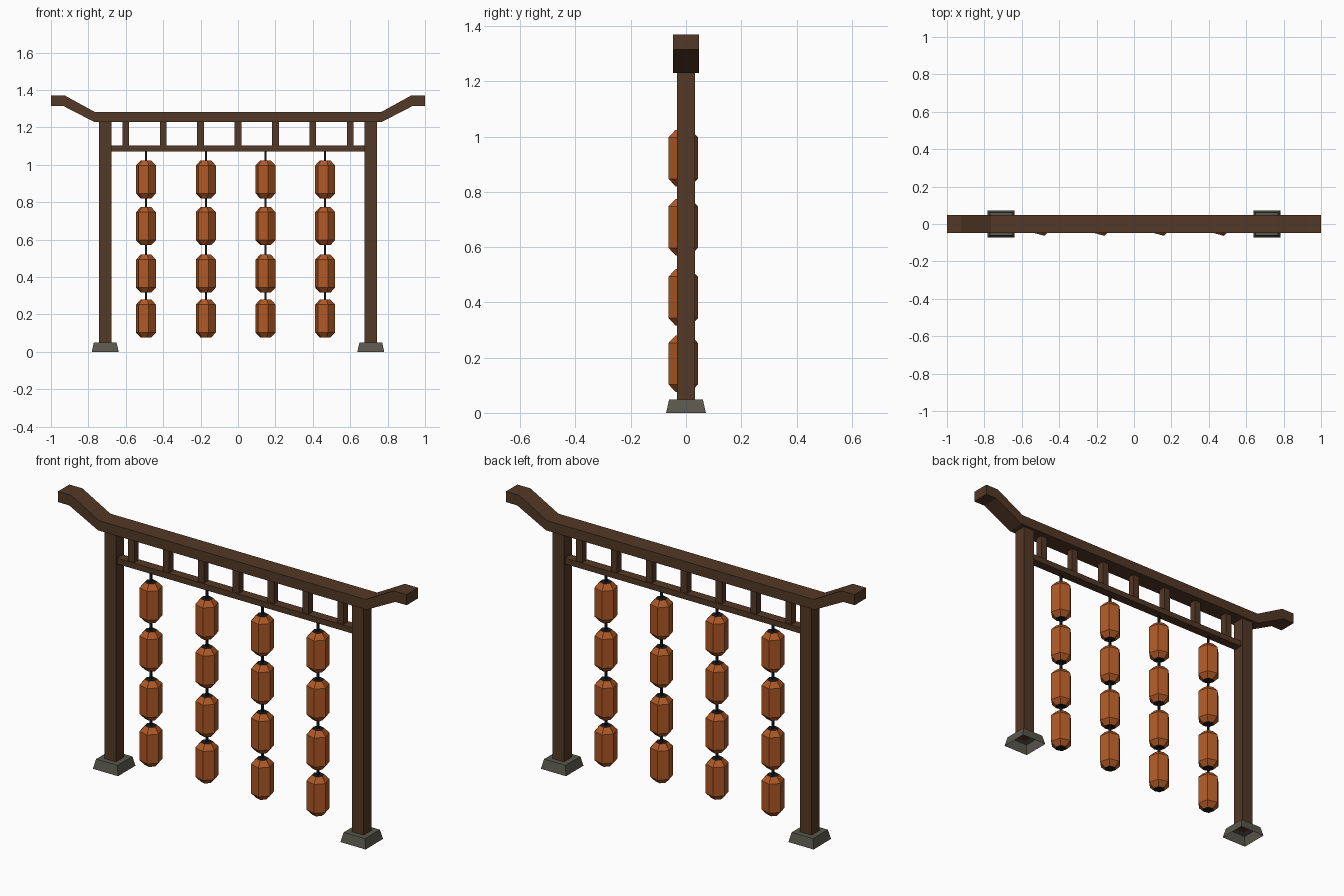
import bpy, bmesh, math

if "Cube" in bpy.data.objects:
    bpy.data.objects.remove(bpy.data.objects["Cube"])

def mat(name, c):
    m = bpy.data.materials.new(name)
    m.diffuse_color = (*c, 1)
    m.use_nodes = True
    m.node_tree.nodes["Principled BSDF"].inputs["Base Color"].default_value = m.diffuse_color
    return m

WOOD = mat("dark_wood", (0.088, 0.040, 0.019))
PAPER = mat("orange_paper", (0.43, 0.10, 0.019))
STONE = mat("grey_stone", (0.10, 0.096, 0.074))
BLACK = mat("black_cord", (0.012, 0.010, 0.010))

def finish(name, bm, *mats):
    bmesh.ops.recalc_face_normals(bm, faces=bm.faces)
    me = bpy.data.meshes.new(name)
    bm.to_mesh(me)
    bm.free()
    for m in mats:
        me.materials.append(m)
    ob = bpy.data.objects.new(name, me)
    bpy.context.collection.objects.link(ob)
    return ob

def box(name, x, y, z, m):
    bm = bmesh.new()
    bmesh.ops.create_cube(bm, size=1)
    for v in bm.verts:
        v.co = [r[0] if c < 0 else r[1] for r, c in zip((x, y, z), v.co)]
    return finish(name, bm, m)

def lathe(bm, prof, sides, rot, x, y):
    """Stack of flat-sided rings (radius, z) with both ends closed."""
    rings = [[bm.verts.new((x + r * math.cos(rot + i * math.tau / sides),
                            y + r * math.sin(rot + i * math.tau / sides), z))
              for i in range(sides)] for r, z in prof]
    for a, b in zip(rings, rings[1:]):
        for i in range(sides):
            j = (i + 1) % sides
            bm.faces.new((a[i], a[j], b[j], b[i]))
    bm.faces.new(rings[0])
    bm.faces.new(rings[-1])

# Top beam with upturned ends
half = [(0.77, 1.23), (0.935, 1.315), (1.0, 1.315), (1.0, 1.37), (0.925, 1.37), (0.765, 1.282)]
outline = half + [(-x, z) for x, z in reversed(half)]
bm = bmesh.new()
face = bm.faces.new([bm.verts.new((x, -0.047, z)) for x, z in outline])
ext = bmesh.ops.extrude_face_region(bm, geom=[face], use_keep_orig=True)
for v in ext["geom"]:
    if isinstance(v, bmesh.types.BMVert):
        v.co.y = 0.047
finish("top_beam", bm, WOOD)

# Posts on open-bottomed tapered stone feet
for side, s in (("left", -1), ("right", 1)):
    cx = s * 0.71
    box(side + "_post", (cx - 0.033, cx + 0.033), (-0.033, 0.033), (0.048, 1.232), WOOD)
    bm = bmesh.new()
    q = math.sqrt(2)
    lathe(bm, [(0.072 * q, 0), (0.061 * q, 0.049)], 4, math.pi / 4, cx, 0)
    bmesh.ops.recalc_face_normals(bm, faces=bm.faces)
    bottom = [f for f in bm.faces if f.normal.z < -0.9]
    bmesh.ops.delete(bm, geom=bottom, context="FACES_ONLY")
    finish(side + "_foot", bm, STONE)

# Lower rail and slats
box("lower_rail", (-0.68, 0.68), (-0.024, 0.024), (1.072, 1.102), WOOD)
for i in range(7):
    x = (i - 3) * 0.2
    box(f"slat_{i + 1}", (x - 0.018, x + 0.018), (-0.018, 0.018), (1.10, 1.232), WOOD)

# Strings of six-sided lanterns
Y = -0.01
ROT = math.radians(-15)
for c, x in enumerate((-0.492, -0.172, 0.147, 0.466)):
    box(f"cord_{c + 1}", (x - 0.005, x + 0.005), (Y - 0.005, Y + 0.005), (0.2, 1.075), BLACK)
    for r, z in enumerate((0.922, 0.672, 0.418, 0.178)):
        bm = bmesh.new()
        lathe(bm, [(0.029, z - 0.102), (0.055, z - 0.075), (0.055, z + 0.075), (0.029, z + 0.102)],
              6, ROT, x, Y)
        ob = finish(f"lantern_{c + 1}_{r + 1}", bm, PAPER, BLACK)
        # dark end caps
        for p in ob.data.polygons:
            p.material_index = int(abs(p.normal.z) > 0.95)
